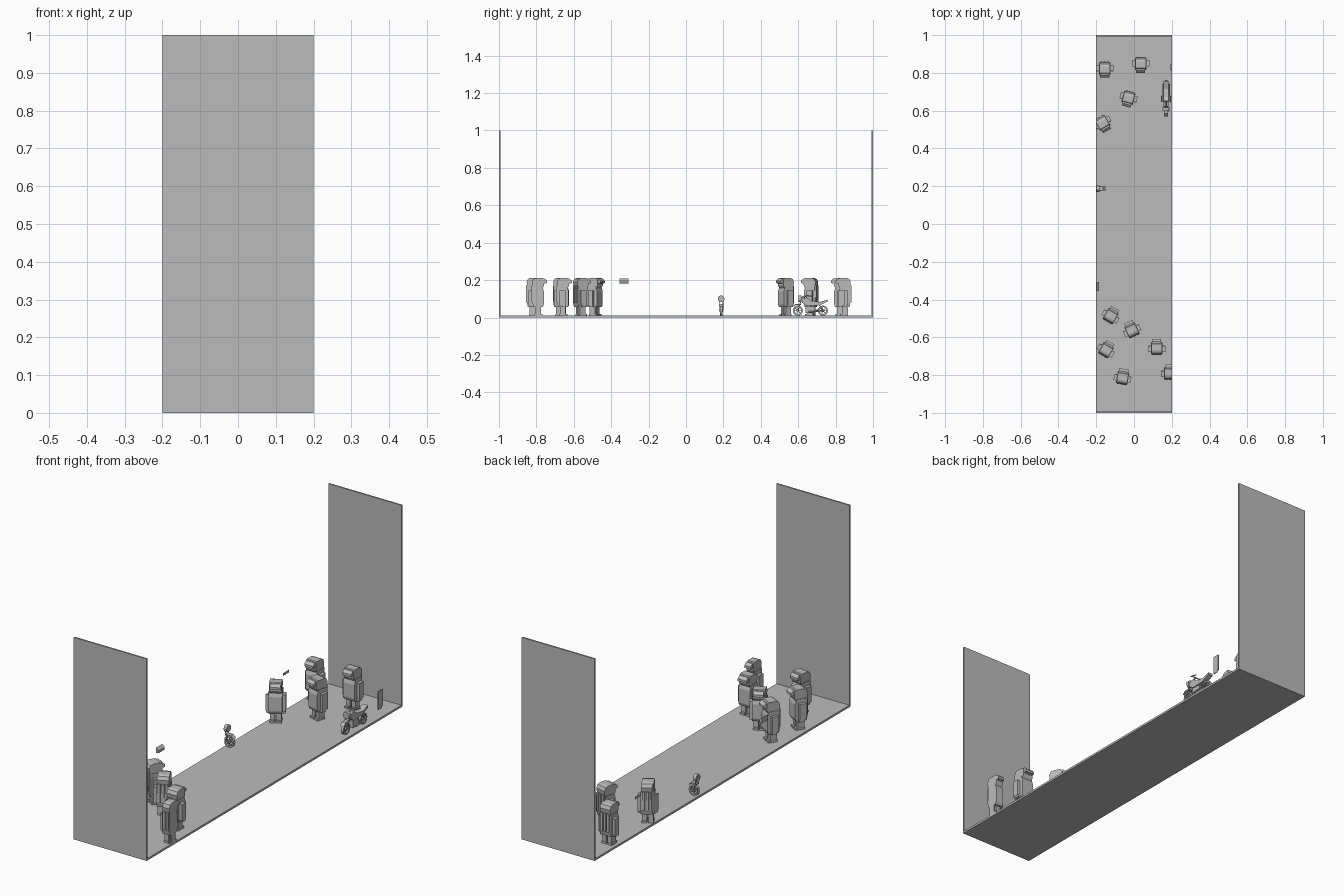
import bpy, bmesh, math
from mathutils import Matrix, Vector

cube = bpy.data.objects.get("Cube")
if cube:
    bpy.data.objects.remove(cube, do_unlink=True)

grey = bpy.data.materials.new("plain grey")
grey.use_nodes = True
grey.diffuse_color = (0.5, 0.5, 0.5, 1)
grey.node_tree.nodes["Principled BSDF"].inputs["Base Color"].default_value = (0.5, 0.5, 0.5, 1)
HALF = 0.2


def box(bm, x0, x1, y0, y1, z0, z1):
    size = Matrix.Diagonal((x1 - x0, y1 - y0, z1 - z0, 1))
    mid = Matrix.Translation(((x0 + x1) / 2, (y0 + y1) / 2, (z0 + z1) / 2))
    bmesh.ops.create_cube(bm, size=1, matrix=mid @ size)


def prism(bm, profile, half):
    """Extrude a (y, z) outline across x."""
    face = bm.faces.new([bm.verts.new((-half, y, z)) for y, z in profile])
    out = bmesh.ops.extrude_face_region(bm, geom=[face])
    verts = [v for v in out["geom"] if isinstance(v, bmesh.types.BMVert)]
    bmesh.ops.translate(bm, vec=(2 * half, 0, 0), verts=verts)


def disc(bm, centre, radius, width, axis, sides=16):
    turn = Matrix.Rotation(math.pi / 2, 4, axis)
    bmesh.ops.create_cone(bm, cap_ends=True, segments=sides, radius1=radius, radius2=radius,
                          depth=width, matrix=Matrix.Translation(centre) @ turn)


def bar(bm, a, b, radius):
    a, b = Vector(a), Vector(b)
    turn = (b - a).to_track_quat('Z', 'Y').to_matrix().to_4x4()
    bmesh.ops.create_cone(bm, cap_ends=True, segments=6, radius1=radius, radius2=radius,
                          depth=(b - a).length, matrix=Matrix.Translation((a + b) / 2) @ turn)


def finish(bm, name, x=0, y=0, angle=0):
    """Place the part, trim it at the strip's long edges and make an object."""
    bm.transform(Matrix.Translation((x, y, 0)) @ Matrix.Rotation(math.radians(angle), 4, 'Z'))
    for side in (-1, 1):
        cut = bmesh.ops.bisect_plane(bm, geom=bm.verts[:] + bm.edges[:] + bm.faces[:],
                                     plane_co=(side * HALF, 0, 0), plane_no=(side, 0, 0),
                                     clear_outer=True)
        edges = [e for e in cut["geom_cut"] if isinstance(e, bmesh.types.BMEdge) and e.is_boundary]
        if edges:
            bmesh.ops.holes_fill(bm, edges=edges)
    if bm.faces:
        bmesh.ops.recalc_face_normals(bm, faces=bm.faces[:])
        mesh = bpy.data.meshes.new(name)
        bm.to_mesh(mesh)
        mesh.materials.append(grey)
        bpy.context.collection.objects.link(bpy.data.objects.new(name, mesh))
    bm.free()


def person(index, x, y, angle):
    # legs and shoes
    bm = bmesh.new()
    for s in (-1, 1):
        c = s * 0.015
        box(bm, c - 0.011, c + 0.011, -0.012, 0.02, 0.01, 0.07)
        box(bm, c - 0.012, c + 0.012, -0.022, 0.022, 0.009, 0.02)
    finish(bm, f"legs_{index}", x, y, angle)
    # coat with folds down the back
    bm = bmesh.new()
    prism(bm, [(0.028, 0.055), (0.034, 0.08), (0.032, 0.165), (-0.02, 0.165),
               (-0.028, 0.14), (-0.028, 0.07), (-0.022, 0.055)], 0.031)
    for i in range(-1, 2):
        box(bm, i * 0.018 - 0.006, i * 0.018 + 0.006, 0.03, 0.039, 0.08, 0.17)
    finish(bm, f"coat_{index}", x, y, angle)
    # arms
    bm = bmesh.new()
    for s in (-1, 1):
        c = s * 0.038
        box(bm, c - 0.008, c + 0.008, -0.01, 0.022, 0.065, 0.145)
        box(bm, c - 0.006, c + 0.006, -0.012, 0.014, 0.055, 0.068)
    finish(bm, f"arms_{index}", x, y, angle)
    # head and peaked cap
    bm = bmesh.new()
    prism(bm, [(0.03, 0.15), (0.036, 0.19), (0.028, 0.206), (0.015, 0.211), (-0.02, 0.211),
               (-0.03, 0.2), (-0.03, 0.172), (-0.018, 0.15)], 0.028)
    prism(bm, [(0, 0.205), (-0.032, 0.208), (-0.045, 0.196), (-0.045, 0.184), (-0.02, 0.18)], 0.024)
    finish(bm, f"head_and_cap_{index}", x, y, angle)


def motorbike(index, x, y, angle):
    # wheels with tyres, spokes and hubs
    for label, wy in (("front", -0.067), ("rear", 0.067)):
        bm = bmesh.new()
        outer = [(0.027 * math.cos(t), 0.027 * math.sin(t)) for t in
                 [i * math.tau / 16 for i in range(16)]]
        for i in range(16):
            (a, b), (c, d) = outer[i - 1], outer[i]
            prism(bm, [(wy + a, 0.037 + b), (wy + c, 0.037 + d),
                       (wy + c * 0.7, 0.037 + d * 0.7), (wy + a * 0.7, 0.037 + b * 0.7)], 0.007)
        for i in range(4):
            t = i * math.pi / 4
            dy, dz = 0.02 * math.cos(t), 0.02 * math.sin(t)
            bar(bm, (0, wy - dy, 0.037 - dz), (0, wy + dy, 0.037 + dz), 0.0015)
        disc(bm, (0, wy, 0.037), 0.007, 0.018, 'Y', 8)
        finish(bm, f"{label}_wheel_{index}", x, y, angle)
    # frame, engine and exhausts
    bm = bmesh.new()
    box(bm, -0.011, 0.011, -0.025, 0.025, 0.025, 0.06)
    for s in (-1, 1):
        bar(bm, (s * 0.01, -0.067, 0.037), (s * 0.01, -0.045, 0.105), 0.0025)
        bar(bm, (s * 0.01, 0.067, 0.037), (s * 0.008, 0, 0.045), 0.0025)
        bar(bm, (s * 0.01, 0.067, 0.037), (s * 0.008, 0.04, 0.08), 0.0025)
        bar(bm, (s * 0.016, -0.01, 0.03), (s * 0.016, 0.075, 0.038), 0.004)
    finish(bm, f"frame_and_engine_{index}", x, y, angle)
    # tank, seat and mudguards
    bm = bmesh.new()
    prism(bm, [(-0.045, 0.08), (-0.042, 0.1), (-0.02, 0.107), (0.008, 0.088), (0.05, 0.083),
               (0.092, 0.096), (0.092, 0.085), (0.05, 0.066), (-0.02, 0.062)], 0.013)
    prism(bm, [(-0.095, 0.058), (-0.08, 0.073), (-0.05, 0.073), (-0.05, 0.067), (-0.08, 0.066)], 0.011)
    finish(bm, f"tank_and_seat_{index}", x, y, angle)
    # headlight and handlebars
    bm = bmesh.new()
    disc(bm, (0, -0.055, 0.1), 0.018, 0.016, 'X', 12)
    bar(bm, (-0.025, -0.015, 0.118), (0.025, -0.015, 0.118), 0.003)
    bar(bm, (0, -0.05, 0.105), (0, -0.015, 0.118), 0.004)
    for s in (-1, 1):
        bar(bm, (s * 0.024, -0.02, 0.118), (s * 0.024, 0.015, 0.112), 0.003)
    finish(bm, f"headlight_and_handlebars_{index}", x, y, angle)


# ground strip and end walls
bm = bmesh.new()
box(bm, -HALF, HALF, -1, 1, 0, 0.01)
finish(bm, "ground_strip")
for label, y0 in (("front", -1), ("back", 0.992)):
    bm = bmesh.new()
    box(bm, -HALF, HALF, y0, y0 + 0.008, 0, 1)
    finish(bm, f"{label}_wall")

# two facing crowds, including people trimmed by the strip's edges
crowd = [
    (-0.155, 0.82, 0), (0.035, 0.845, 0), (-0.03, 0.665, -15), (-0.165, 0.532, 30),
    (0.24, 0.825, 0), (-0.244, 0.66, 90), (-0.231, -0.332, 90),
    (-0.122, -0.485, 150), (-0.012, -0.56, 205), (-0.147, -0.665, 150),
    (0.12, -0.655, 180), (-0.06, -0.812, 170), (0.19, -0.788, 180),
]
for number, place in enumerate(crowd, 1):
    person(number, *place)

motorbike(1, 0.17, 0.665, 0)
motorbike(2, -0.245, 0.188, 90)
